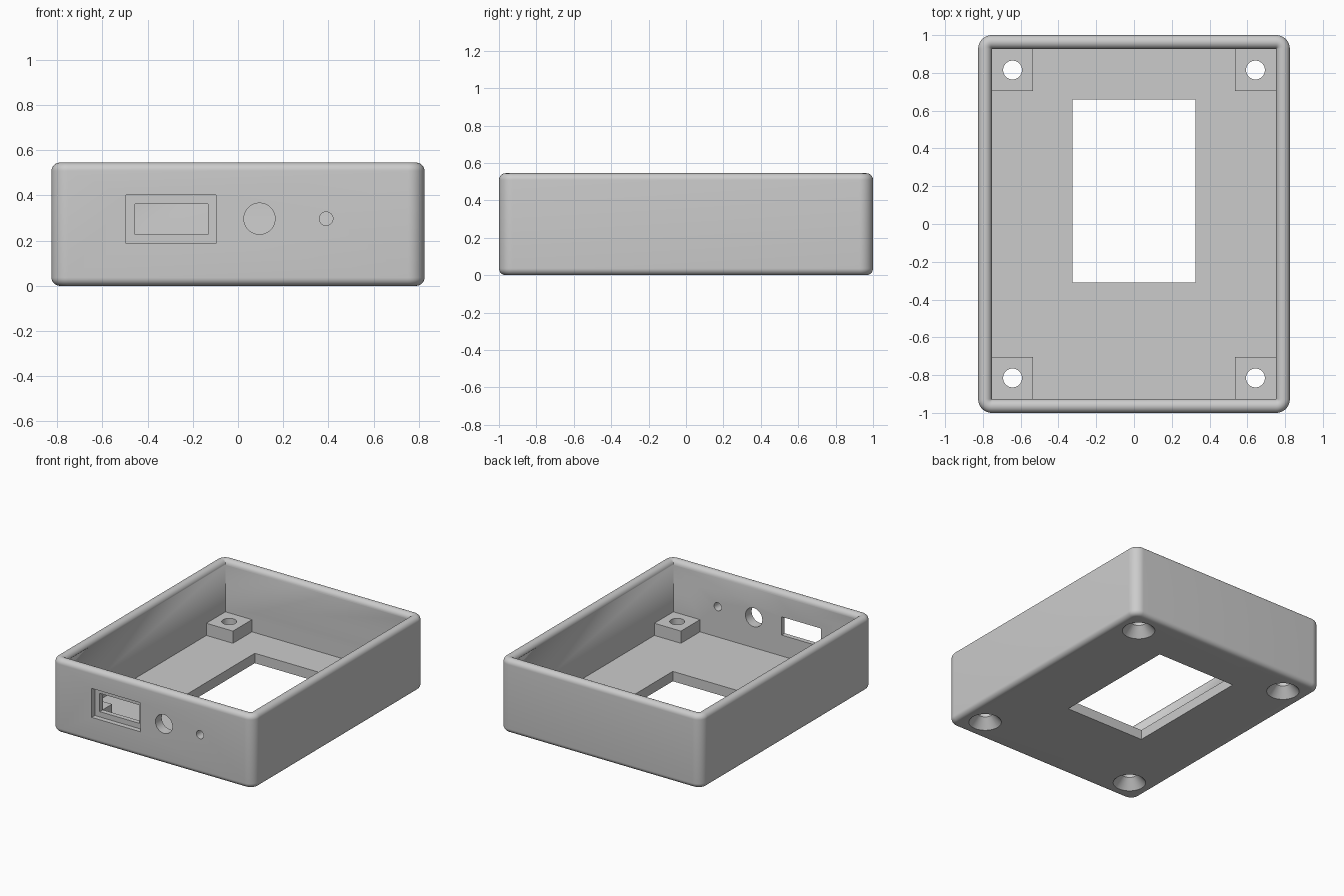
import bpy, bmesh, math
from mathutils import Matrix

cube = bpy.data.objects.get("Cube")
if cube:
    bpy.data.objects.remove(cube, do_unlink=True)

HX, HY, HEIGHT = 0.825, 1.0, 0.545
WALL = 0.073
FILLET = WALL / 2
POST_TOP = 0.163

grey = bpy.data.materials.new("plain grey")
grey.use_nodes = True
grey.diffuse_color = (0.6, 0.6, 0.6, 1)
grey.node_tree.nodes["Principled BSDF"].inputs["Base Color"].default_value = (0.6, 0.6, 0.6, 1)


def to_object(name, bm):
    bmesh.ops.recalc_face_normals(bm, faces=bm.faces)
    mesh = bpy.data.meshes.new(name)
    bm.to_mesh(mesh)
    bm.free()
    mesh.materials.append(grey)
    ob = bpy.data.objects.new(name, mesh)
    bpy.context.collection.objects.link(ob)
    return ob


def box(name, x0, x1, y0, y1, z0, z1):
    bm = bmesh.new()
    centre = Matrix.Translation(((x0 + x1) / 2, (y0 + y1) / 2, (z0 + z1) / 2))
    size = Matrix.Diagonal((x1 - x0, y1 - y0, z1 - z0, 1))
    bmesh.ops.create_cube(bm, size=1, matrix=centre @ size)
    return to_object(name, bm)


def cone(name, centre, r_low, r_top, depth, turn=0):
    bm = bmesh.new()
    bmesh.ops.create_cone(bm, cap_ends=True, segments=48, radius1=r_low, radius2=r_top,
                          depth=depth, matrix=Matrix.Translation(centre) @ Matrix.Rotation(turn, 4, "X"))
    return to_object(name, bm)


def combine(target, tool, operation):
    tool.hide_render = True
    mod = target.modifiers.new(tool.name, "BOOLEAN")
    mod.operation, mod.solver, mod.object = operation, "EXACT", tool
    bpy.context.view_layer.objects.active = target
    bpy.ops.object.modifier_apply(modifier=mod.name)
    bpy.data.objects.remove(tool, do_unlink=True)


# Wall profile as (inset, height): bottom fillet, rounded rim, inner wall
profile = []
for i in range(9):
    a = math.pi / 2 * i / 8
    profile.append((FILLET * (1 - math.sin(a)), FILLET * (1 - math.cos(a))))
for i in range(17):
    a = math.pi * i / 16
    profile.append((FILLET * (1 - math.cos(a)), HEIGHT - FILLET * (1 - math.sin(a))))
profile.append((WALL, WALL))

# Open case: the profile swept around a rounded rectangle
bm = bmesh.new()
rings = []
for inset, z in profile:
    r = max(WALL - inset, 0)
    ring = []
    for corner, (sx, sy) in enumerate([(1, 1), (-1, 1), (-1, -1), (1, -1)]):
        for k in range(13):
            a = math.pi / 2 * (corner + k / 12)
            ring.append(bm.verts.new((sx * (HX - WALL) + r * math.cos(a),
                                      sy * (HY - WALL) + r * math.sin(a), z)))
    rings.append(ring)
for low, high in zip(rings, rings[1:]):
    for i in range(len(low)):
        j = (i + 1) % len(low)
        bm.faces.new((low[i], low[j], high[j], high[i]))
bm.faces.new(rings[0])
bm.faces.new(rings[-1])
bmesh.ops.remove_doubles(bm, verts=bm.verts, dist=0.0001)
case = to_object("open_case", bm)

# Corner posts with countersunk screw holes
for sx in (-1, 1):
    for sy in (-1, 1):
        xs = sorted((sx * 0.535, sx * 0.785))
        ys = sorted((sy * 0.705, sy * 0.96))
        combine(case, box("corner_post", *xs, *ys, 0.04, POST_TOP), "UNION")
        x, y = sx * 0.643, sy * 0.815
        combine(case, cone("screw_hole", (x, y, 0.1), 0.05, 0.05, 0.4), "DIFFERENCE")
        combine(case, cone("countersink", (x, y, 0.03), 0.12, 0.05, 0.08), "DIFFERENCE")

# Rectangular opening in the floor
combine(case, box("floor_opening", -0.325, 0.325, -0.31, 0.66, -0.1, 0.2), "DIFFERENCE")

# Front panel: recessed slot, large round hole, small round hole
combine(case, box("slot_recess", -0.495, -0.097, -1.1, -0.963, 0.188, 0.402), "DIFFERENCE")
combine(case, box("slot", -0.455, -0.132, -1.1, -0.85, 0.227, 0.362), "DIFFERENCE")
for x, r in ((0.095, 0.069), (0.39, 0.03)):
    combine(case, cone("front_hole", (x, -0.95, 0.297), r, r, 0.3, math.pi / 2), "DIFFERENCE")

bpy.ops.object.select_all(action="DESELECT")
case.select_set(True)
bpy.context.view_layer.objects.active = case
bpy.ops.object.shade_smooth_by_angle(angle=math.radians(30))
